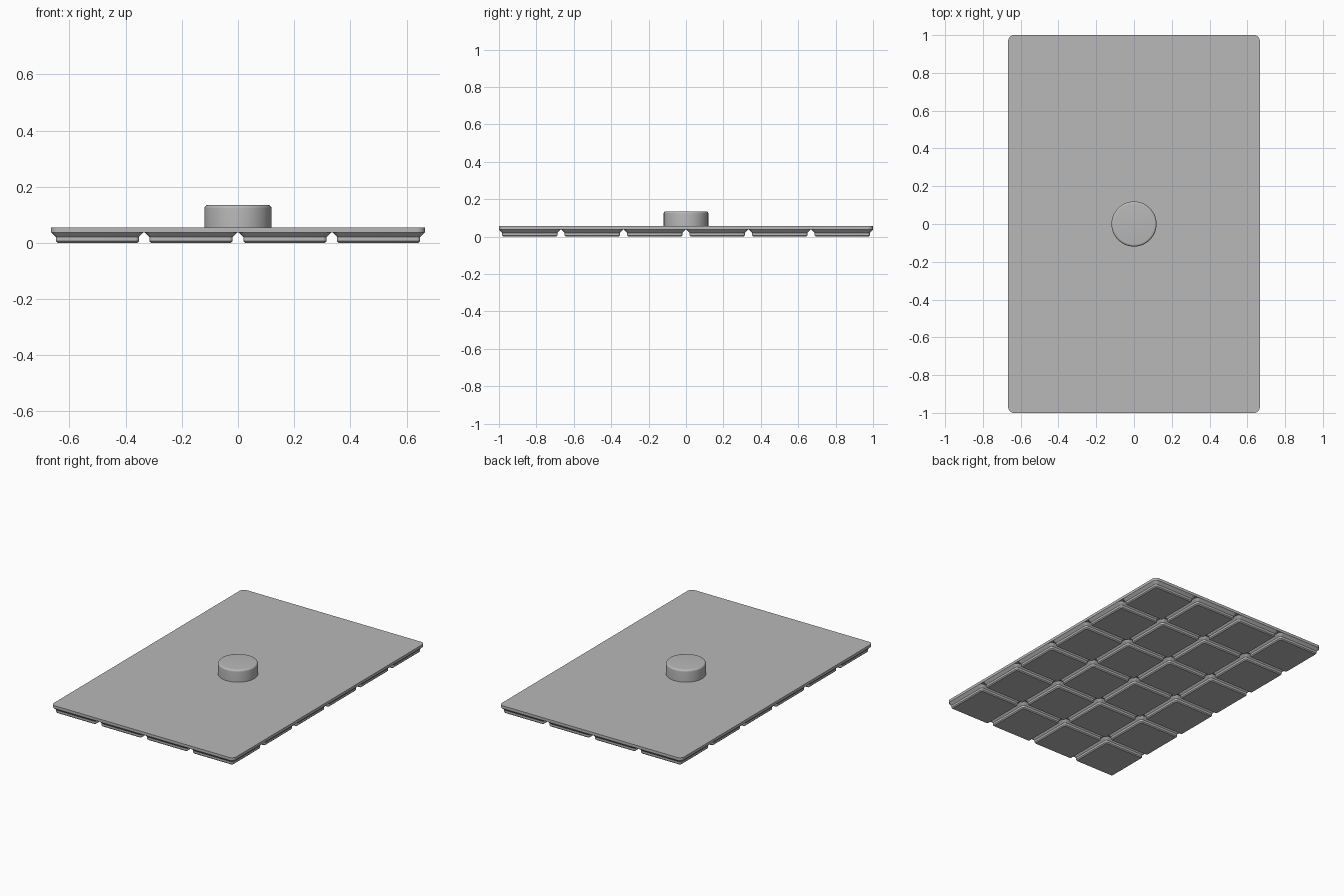
import bpy, bmesh, math

cube = bpy.data.objects.get("Cube")
if cube:
    bpy.data.objects.remove(cube, do_unlink=True)

MM = 2 / 251.5           # model units per millimetre
PITCH = 42
COLS, ROWS = 4, 6
GAP = 0.5
BASE_H, PLATE_H, KNOB_H = 4.75, 7, 17

grey = bpy.data.materials.new("light grey plastic")
grey.use_nodes = True
COLOUR = (0.48, 0.48, 0.48, 1)
grey.diffuse_color = COLOUR
grey.node_tree.nodes["Principled BSDF"].inputs["Base Color"].default_value = COLOUR


def rounded_rect(w, d, r, steps=8):
    """Outline points of a rounded rectangle, anticlockwise."""
    pts = []
    for i, (sx, sy) in enumerate([(1, 1), (-1, 1), (-1, -1), (1, -1)]):
        for k in range(steps + 1):
            a = (i + k / steps) * math.pi / 2
            pts.append((sx * (w / 2 - r) + r * math.cos(a),
                        sy * (d / 2 - r) + r * math.sin(a)))
    return pts


def loft(bm, levels, cx=0, cy=0):
    """Closed solid through a list of (outline, z) levels."""
    rings = [[bm.verts.new(((x + cx) * MM, (y + cy) * MM, z * MM)) for x, y in outline]
             for outline, z in levels]
    bm.faces.new(rings[0][::-1])
    bm.faces.new(rings[-1])
    for low, high in zip(rings, rings[1:]):
        n = len(low)
        for i in range(n):
            j = (i + 1) % n
            bm.faces.new((low[i], low[j], high[j], high[i]))


def finish(bm, name):
    mesh = bpy.data.meshes.new(name)
    bm.to_mesh(mesh)
    bm.free()
    obj = bpy.data.objects.new(name, mesh)
    bpy.context.collection.objects.link(obj)
    mesh.materials.append(grey)
    bpy.ops.object.select_all(action='DESELECT')
    obj.select_set(True)
    bpy.context.view_layer.objects.active = obj
    bpy.ops.object.shade_smooth_by_angle(angle=math.radians(30))
    return obj


# Flat lid plate with rounded corners
bm = bmesh.new()
outline = rounded_rect(COLS * PITCH - GAP, ROWS * PITCH - GAP, 3.75)
loft(bm, [(outline, BASE_H), (outline, PLATE_H)])
finish(bm, "lid_plate")

# Stepped feet: chamfer, upright wall, wide chamfer up to the plate
foot_profile = [(35.6, 0.8, 0), (37.2, 1.6, 0.8), (37.2, 1.6, 2.6), (41.5, 3.75, BASE_H)]
bm = bmesh.new()
for col in range(COLS):
    for row in range(ROWS):
        loft(bm, [(rounded_rect(s, s, r), z) for s, r, z in foot_profile],
             (col - (COLS - 1) / 2) * PITCH, (row - (ROWS - 1) / 2) * PITCH)
finish(bm, "grid_feet")

# Round knob with a filleted top edge
KNOB_R, FILLET, SIDES = 15, 1.5, 64


def circle(r):
    return [(r * math.cos(math.tau * i / SIDES), r * math.sin(math.tau * i / SIDES))
            for i in range(SIDES)]


levels = [(circle(KNOB_R), PLATE_H)]
for k in range(7):
    a = k / 6 * math.pi / 2
    levels.append((circle(KNOB_R - FILLET + FILLET * math.cos(a)),
                   KNOB_H - FILLET + FILLET * math.sin(a)))
bm = bmesh.new()
loft(bm, levels)
finish(bm, "knob")
